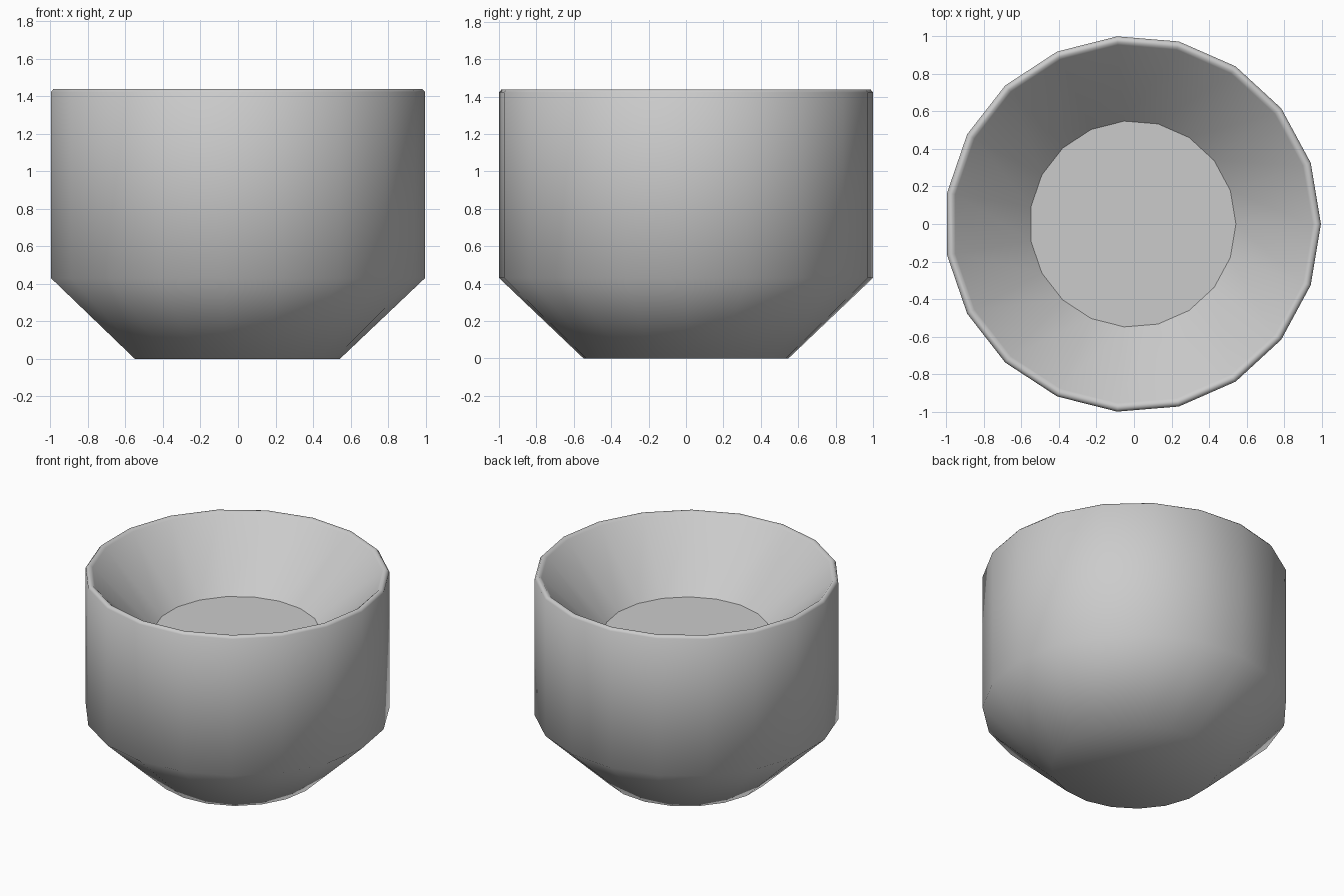
import bpy, bmesh, math

if "Cube" in bpy.data.objects:
    bpy.data.objects.remove(bpy.data.objects["Cube"])

SIDES = 19
SHIFT = -0.007  # centres the odd-sided outline on x = 0


def ring(bm, r, z):
    return [bm.verts.new((r * math.cos(2 * math.pi * i / SIDES) + SHIFT,
                          r * math.sin(2 * math.pi * i / SIDES), z))
            for i in range(SIDES)]


def finish(bm, name, smooth):
    mesh = bpy.data.meshes.new(name)
    for f in bm.faces:
        f.smooth = smooth
    bm.to_mesh(mesh)
    bm.free()
    obj = bpy.data.objects.new(name, mesh)
    bpy.context.collection.objects.link(obj)
    return obj


# Bowl shell: base, sloped foot, straight wall, rounded rim, sloped inside
profile = [(0.55, 0), (1.003, 0.43), (1.003, 1.422), (0.99, 1.438),
           (0.972, 1.438), (0.958, 1.425), (0.55, 1.01)]
bm = bmesh.new()
rings = [ring(bm, r, z) for r, z in profile]
for lo, hi in zip(rings, rings[1:]):
    for i in range(SIDES):
        j = (i + 1) % SIDES
        bm.faces.new((lo[i], lo[j], hi[j], hi[i]))
bm.faces.new(rings[0][::-1])
finish(bm, "bowl_shell", True)

# Flat inner floor
bm = bmesh.new()
bm.faces.new(ring(bm, 0.55, 1.01))
finish(bm, "inner_floor", False)
